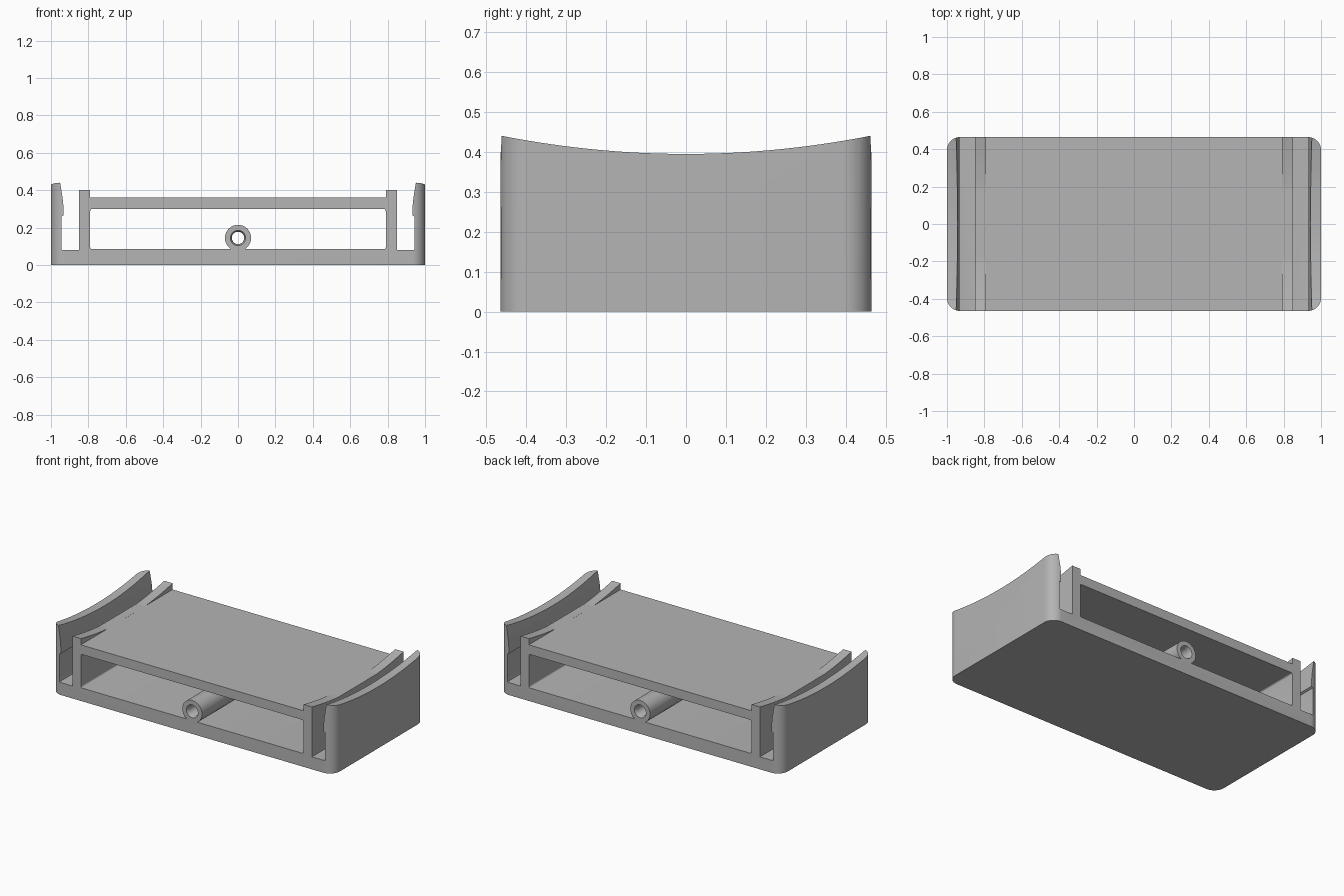
import bpy, bmesh, math
from mathutils import Vector

cube = bpy.data.objects.get("Cube")
if cube:
    bpy.data.objects.remove(cube, do_unlink=True)

grey = bpy.data.materials.new("matte grey")
grey.use_nodes = True
colour = (0.46, 0.46, 0.46, 1)
grey.diffuse_color = colour
grey.node_tree.nodes["Principled BSDF"].inputs["Base Color"].default_value = colour

W, D, H = 1.0, 0.465, 0.46      # half width, half depth, blank height


def prism(name, points, axis, lo, hi):
    """Extrude a 2D outline along an axis; outline is the other two axes in order."""
    bm = bmesh.new()

    def place(p, t):
        co = list(p)
        co.insert("xyz".index(axis), t)
        return Vector(co)

    face = bm.faces.new([bm.verts.new(place(p, lo)) for p in points])
    new = bmesh.ops.extrude_face_region(bm, geom=[face])["geom"]
    shift = place((0, 0), hi - lo)
    bmesh.ops.translate(bm, vec=shift, verts=[v for v in new if isinstance(v, bmesh.types.BMVert)])
    bmesh.ops.recalc_face_normals(bm, faces=bm.faces[:])
    mesh = bpy.data.meshes.new(name)
    bm.to_mesh(mesh)
    bm.free()
    mesh.materials.append(grey)
    ob = bpy.data.objects.new(name, mesh)
    bpy.context.collection.objects.link(ob)
    return ob


def rounded(x0, x1, y0, y1, r, steps):
    """Outline of a rectangle with rounded corners."""
    centres = [(x1 - r, y1 - r), (x0 + r, y1 - r), (x0 + r, y0 + r), (x1 - r, y0 + r)]
    return [(cx + r * math.cos(a), cy + r * math.sin(a))
            for k, (cx, cy) in enumerate(centres)
            for a in [(k + i / steps) * math.pi / 2 for i in range(steps + 1)]]


def dished(bottom, rise, floor):
    """Outline above a shallow arc running front to back."""
    n = 48
    ys = [-0.5 + i / n for i in range(n + 1)]
    arc = [(y, max(floor, bottom + rise * (y / D) ** 2)) for y in ys]
    return arc + [(0.5, 0.7), (-0.5, 0.7)]


# Rounded block that everything is cut from
body = prism("tray_body", rounded(-W, W, -D, D, 0.07, 12), "z", 0, H)

# Slot between clip wall and inner wall, with the catch on the clip wall
slot = [(0.85, 0.08), (0.937, 0.08), (0.942, 0.082), (0.944, 0.088), (0.944, 0.26),
        (0.932, 0.266), (0.932, 0.30), (0.938, 0.36), (0.954, 0.46), (0.96, 0.6), (0.85, 0.6)]

cutters = [
    prism("outer_dish_cutter", dished(0.395, 0.046, 0), "x", -1.1, 1.1),
    prism("inner_dish_cutter", dished(0.352, 0.048, 0.3602), "x", -0.88, 0.88),
    prism("deck_cutter", [(-0.79, 0.36), (0.79, 0.36), (0.79, 0.65), (-0.79, 0.65)], "y", -0.6, 0.6),
    prism("opening_cutter", rounded(-0.79, 0.79, 0.085, 0.30, 0.01, 4), "y", -0.6, 0.6),
    prism("left_slot_cutter", slot, "y", -0.6, 0.6),
    prism("right_slot_cutter", [(-x, z) for x, z in slot], "y", -0.6, 0.6),
]

bpy.context.view_layer.objects.active = body
for cutter in cutters:
    mod = body.modifiers.new(cutter.name, "BOOLEAN")
    mod.operation = "DIFFERENCE"
    mod.solver = "EXACT"
    mod.object = cutter
    bpy.ops.object.modifier_apply(modifier=mod.name)
for cutter in cutters:
    bpy.data.objects.remove(cutter, do_unlink=True)

# Pin tube lying on the floor: a lathed ring section with countersunk ends
section = [(0.07, -D), (0.07, D), (0.041, D), (0.033, D - 0.02), (0.033, 0.02 - D), (0.041, -D)]
sides = 48
bm = bmesh.new()
rings = [[bm.verts.new((r * math.cos(a), y, 0.145 + r * math.sin(a))) for r, y in section]
         for a in [i * math.tau / sides for i in range(sides)]]
for i, ring in enumerate(rings):
    nxt = rings[(i + 1) % sides]
    for j in range(len(section)):
        k = (j + 1) % len(section)
        bm.faces.new((ring[j], ring[k], nxt[k], nxt[j]))
bmesh.ops.recalc_face_normals(bm, faces=bm.faces[:])
mesh = bpy.data.meshes.new("pin_tube")
bm.to_mesh(mesh)
bm.free()
mesh.materials.append(grey)
tube = bpy.data.objects.new("pin_tube", mesh)
bpy.context.collection.objects.link(tube)

# Smooth curves, sharp edges
bpy.ops.object.select_all(action="DESELECT")
for ob in (body, tube):
    ob.select_set(True)
bpy.context.view_layer.objects.active = body
bpy.ops.object.shade_smooth_by_angle(angle=math.radians(25))
